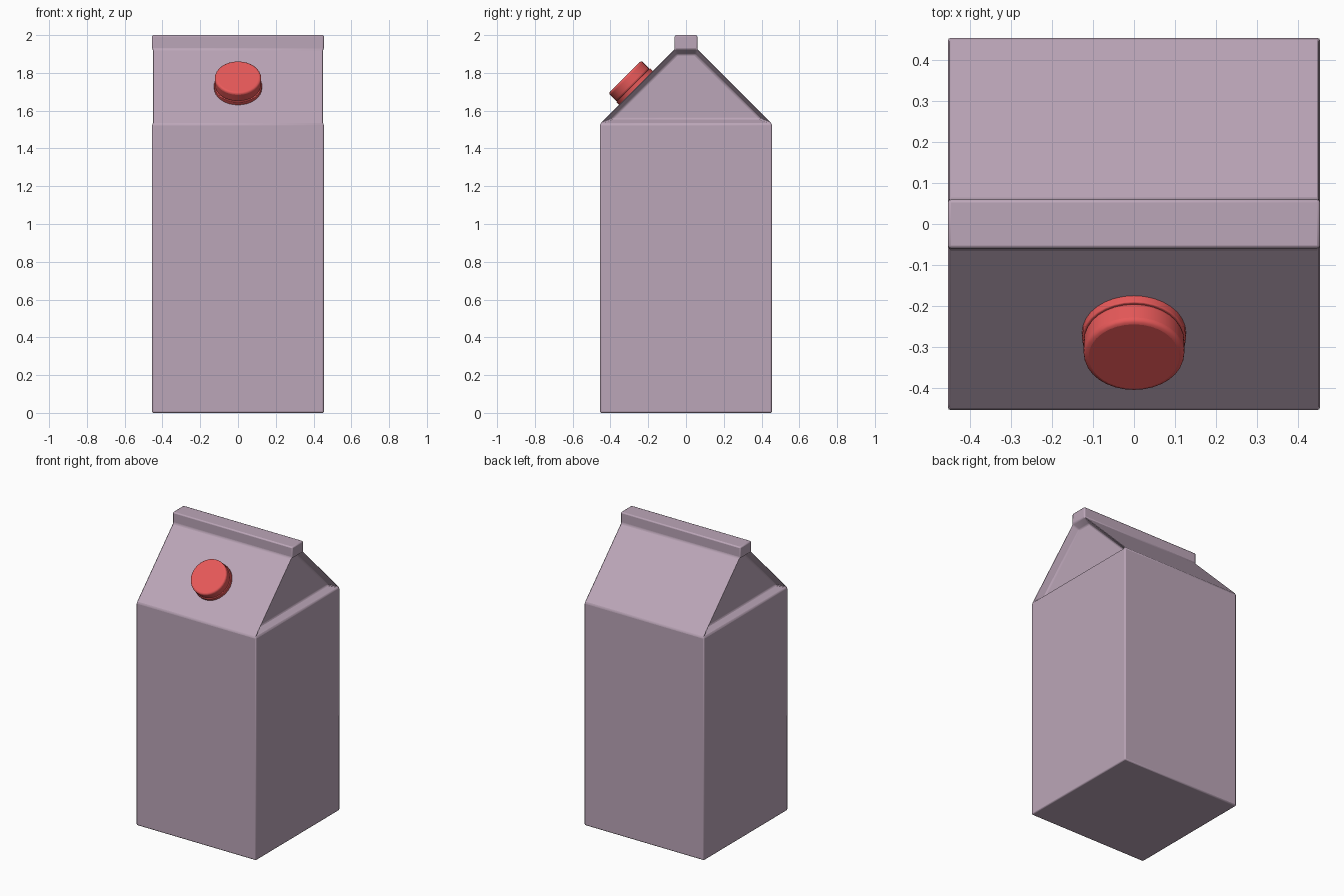
import bpy, bmesh, math
from mathutils import Matrix

if "Cube" in bpy.data.objects:
    bpy.data.objects.remove(bpy.data.objects["Cube"])


def material(name, color):
    m = bpy.data.materials.new(name)
    m.diffuse_color = (*color, 1)
    m.use_nodes = True
    m.node_tree.nodes["Principled BSDF"].inputs["Base Color"].default_value = m.diffuse_color
    return m


def finish(name, bm, mat, bevel, segments=2):
    bmesh.ops.recalc_face_normals(bm, faces=bm.faces)
    mesh = bpy.data.meshes.new(name)
    bm.to_mesh(mesh)
    bm.free()
    ob = bpy.data.objects.new(name, mesh)
    bpy.context.collection.objects.link(ob)
    mesh.materials.append(mat)
    mod = ob.modifiers.new("soft_edges", "BEVEL")
    mod.width, mod.segments = bevel, segments
    mod.limit_method, mod.angle_limit = "ANGLE", math.radians(30)
    bpy.ops.object.select_all(action="DESELECT")
    ob.select_set(True)
    bpy.context.view_layer.objects.active = ob
    bpy.ops.object.shade_smooth_by_angle(angle=math.radians(40))
    return ob


mauve = material("carton_card", (0.5, 0.38, 0.48))
red = material("cap_plastic", (0.8, 0.1, 0.1))

# Carton: stacked rectangular levels (half depth, height) for walls, roof and top fin
W = 0.455
levels = [(W, 0), (W, 1.53), (0.06, 1.925), (0.06, 2.0)]
bm = bmesh.new()
rings = [[bm.verts.new((sx * W, sy * hy, z))
          for sx, sy in ((-1, -1), (1, -1), (1, 1), (-1, 1))]
         for hy, z in levels]
gables = []
for k in range(3):
    for i in range(4):
        j = (i + 1) % 4
        f = bm.faces.new((rings[k][i], rings[k][j], rings[k + 1][j], rings[k + 1][i]))
        if k == 1 and i in (1, 3):
            gables.append(f)
bm.faces.new(rings[0][::-1])
bm.faces.new(rings[-1])
bm.normal_update()
# Recessed gable ends
bmesh.ops.inset_individual(bm, faces=gables, thickness=0.026, depth=-0.05,
                           use_even_offset=True)
finish("carton", bm, mauve, 0.008)

# Screw cap: a wide base ring and the cap, tilted onto the front roof slope
tilt = Matrix.Translation((0, -0.265, 1.72)) @ Matrix.Rotation(math.radians(45), 4, "X")
for name, r, z0, z1, bev in (("cap_ring", 0.127, -0.01, 0.022, 0.003),
                             ("screw_cap", 0.123, 0.018, 0.083, 0.012)):
    bm = bmesh.new()
    bmesh.ops.create_cone(bm, cap_ends=True, segments=32, radius1=r, radius2=r,
                          depth=z1 - z0,
                          matrix=tilt @ Matrix.Translation((0, 0, (z0 + z1) / 2)))
    finish(name, bm, red, bev, 3)
